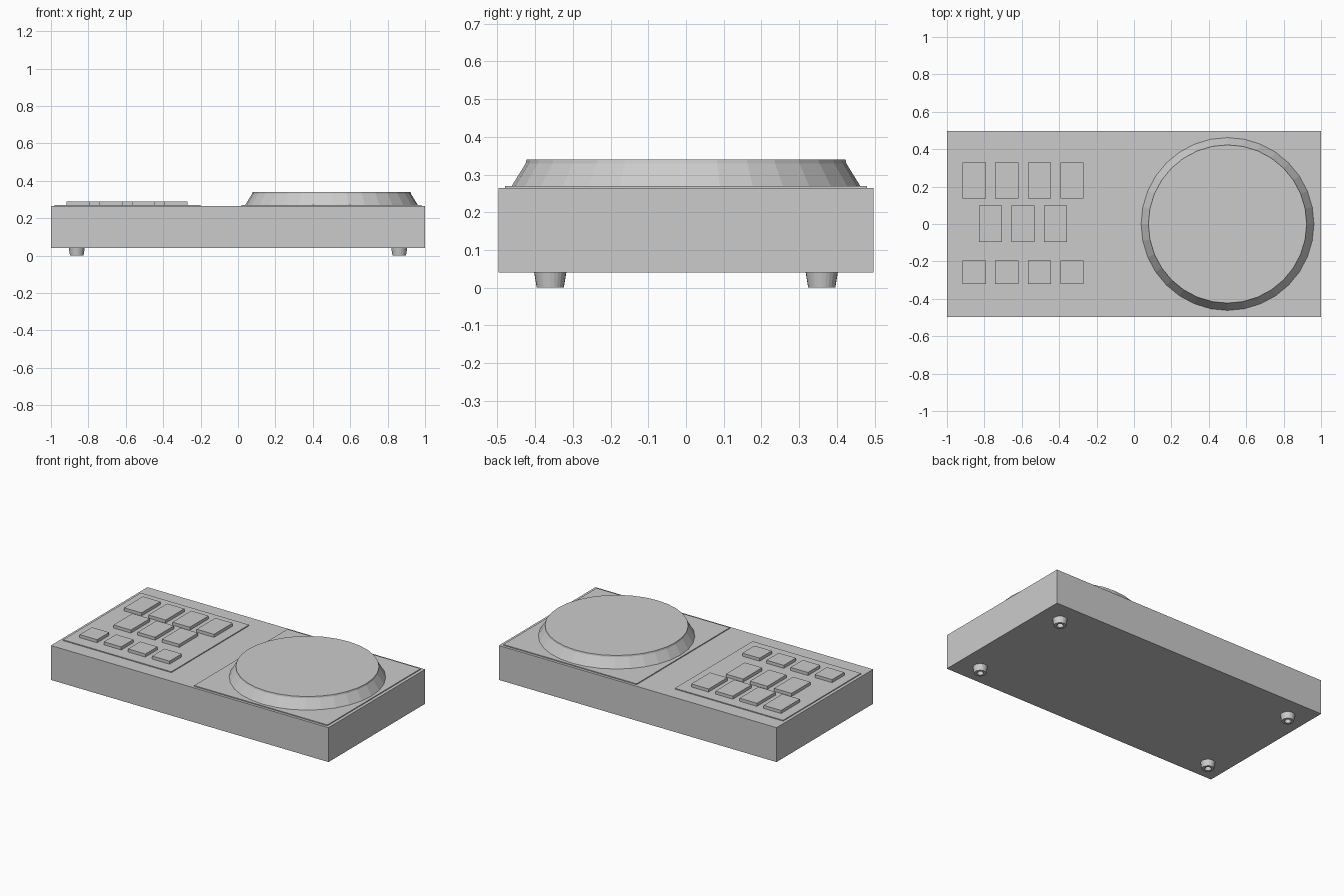
import bpy, bmesh, math

if "Cube" in bpy.data.objects:
    bpy.data.objects.remove(bpy.data.objects["Cube"])

grey = bpy.data.materials.new("neutral_grey")
grey.diffuse_color = (0.6, 0.6, 0.6, 1)
grey.use_nodes = True
grey.node_tree.nodes["Principled BSDF"].inputs["Base Color"].default_value = grey.diffuse_color


def finish(bm, name):
    bmesh.ops.recalc_face_normals(bm, faces=bm.faces[:])
    mesh = bpy.data.meshes.new(name)
    bm.to_mesh(mesh)
    bm.free()
    mesh.materials.append(grey)
    ob = bpy.data.objects.new(name, mesh)
    bpy.context.collection.objects.link(ob)
    return ob


def box(name, x0, x1, y0, y1, z0, z1):
    bm = bmesh.new()
    bmesh.ops.create_cube(bm, size=1)
    for v in bm.verts:
        v.co = (x1 if v.co.x > 0 else x0,
                y1 if v.co.y > 0 else y0,
                z1 if v.co.z > 0 else z0)
    return finish(bm, name)


def lathe(name, profile, sides, cx, cy):
    """Revolve (radius, height) points and cap both ends."""
    bm = bmesh.new()
    rings = []
    for r, z in profile:
        angles = [2 * math.pi * i / sides for i in range(sides)]
        rings.append([bm.verts.new((cx + r * math.cos(a), cy + r * math.sin(a), z))
                      for a in angles])
    for a, b in zip(rings, rings[1:]):
        for i in range(sides):
            j = (i + 1) % sides
            bm.faces.new((a[i], a[j], b[j], b[i]))
    bm.faces.new(rings[0])
    bm.faces.new(rings[-1])
    return finish(bm, name)


# Main housing and the two thin raised panels
box("housing", -1, 1, -0.497, 0.497, 0.04, 0.264)
box("keypad_panel", -0.98, -0.2, -0.4, 0.4, 0.26, 0.27)
box("platter_panel", 0.02, 0.98, -0.48, 0.48, 0.26, 0.27)

# Tapered round platter with a short upright rim
lathe("platter", [(0.462, 0.265), (0.462, 0.27), (0.425, 0.33), (0.423, 0.34)],
      32, 0.5, 0)

# Three rows of keys: start x, count, y range
rows = [(-0.916, 4, 0.137, 0.33), (-0.83, 3, -0.095, 0.1), (-0.916, 4, -0.32, -0.195)]
for r, (x, count, y0, y1) in enumerate(rows):
    for i in range(count):
        left = x + 0.174 * i
        box(f"key_{r + 1}_{i + 1}", left, left + 0.125, y0, y1, 0.265, 0.29)

# Tapered feet with a recess underneath
for sx in (-1, 1):
    for sy in (-1, 1):
        lathe("foot", [(0.043, 0.042), (0.036, 0), (0.02, 0), (0.017, 0.02)],
              24, sx * 0.862, sy * 0.36)
